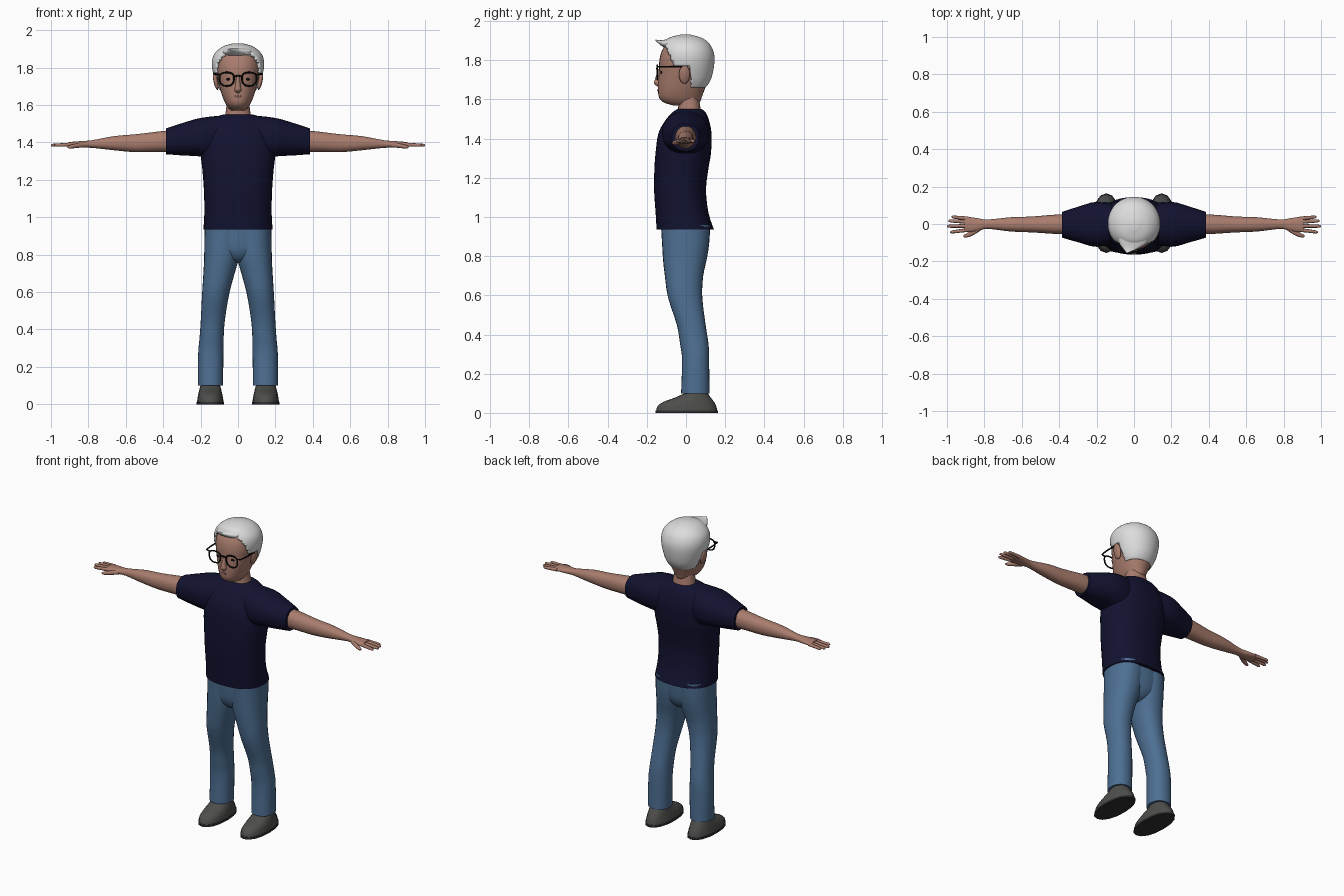
import bpy, bmesh, math
from mathutils import Vector

if "Cube" in bpy.data.objects:
    bpy.data.objects.remove(bpy.data.objects["Cube"])


def material(name, r, g, b):
    m = bpy.data.materials.new(name)
    m.diffuse_color = (r, g, b, 1)
    m.use_nodes = True
    m.node_tree.nodes["Principled BSDF"].inputs["Base Color"].default_value = m.diffuse_color
    return m


SKIN = material("skin", 0.40, 0.205, 0.155)
HAIR = material("grey_hair", 0.72, 0.72, 0.72)
NAVY = material("navy_cotton", 0.006, 0.006, 0.03)
DENIM = material("blue_denim", 0.075, 0.16, 0.29)
SHOE = material("shoe_grey", 0.075, 0.075, 0.072)
SOLE = material("sole_dark", 0.03, 0.03, 0.03)
BLACK = material("black", 0.004, 0.004, 0.004)
LIPS = material("lips", 0.30, 0.14, 0.12)


def finish(ob, mat, mirror=False):
    ob.data.materials.append(mat)
    bpy.ops.object.select_all(action='DESELECT')
    ob.select_set(True)
    bpy.context.view_layer.objects.active = ob
    bpy.ops.object.shade_smooth_by_angle(angle=math.radians(45))
    if mirror:
        m = ob.modifiers.new("mirror", 'MIRROR')
        m.use_mirror_merge = False
    return ob


def smooth_rings(rings, sub):
    """Catmull-Rom interpolation between cross-sections."""
    out = []
    for i in range(len(rings) - 1):
        p0, p1 = rings[max(i - 1, 0)], rings[i]
        p2, p3 = rings[i + 1], rings[min(i + 2, len(rings) - 1)]
        for k in range(sub):
            t = k / sub
            out.append([0.5 * (2 * b + (c - a) * t + (2 * a - 5 * b + 4 * c - d) * t * t
                               + (3 * b - a - 3 * c + d) * t ** 3)
                        for a, b, c, d in zip(p0, p1, p2, p3)])
    return out + [list(rings[-1])]


def loft(name, axis, rings, mat, n=28, p=2.2, sub=3, mirror=False, keep=None):
    """Skin rings (t, a0, a1, b0, b1) along an axis; a and b are the other two axes in order."""
    bm = bmesh.new()
    loops = []
    for t, a0, a1, b0, b1 in smooth_rings(rings, sub):
        loop = []
        for k in range(n):
            ang = 2 * math.pi * k / n
            c, s = math.cos(ang), math.sin(ang)
            co = [(a0 + a1) / 2 + (a1 - a0) / 2 * math.copysign(abs(c) ** (2 / p), c),
                  (b0 + b1) / 2 + (b1 - b0) / 2 * math.copysign(abs(s) ** (2 / p), s)]
            co.insert("xyz".index(axis), t)
            loop.append(bm.verts.new(co))
        loops.append(loop)
    for l0, l1 in zip(loops, loops[1:]):
        for k in range(n):
            j = (k + 1) % n
            bm.faces.new((l0[k], l0[j], l1[j], l1[k]))
    bm.faces.new(loops[0])
    bm.faces.new(loops[-1])
    bmesh.ops.recalc_face_normals(bm, faces=bm.faces)
    if keep:
        drop = [f for f in bm.faces if not keep(f.calc_center_median())]
        bmesh.ops.delete(bm, geom=drop, context='FACES')
    me = bpy.data.meshes.new(name)
    bm.to_mesh(me)
    bm.free()
    ob = bpy.data.objects.new(name, me)
    bpy.context.collection.objects.link(ob)
    return finish(ob, mat, mirror)


def sym(rings):
    """Rings given as (z, half width, y0, y1)."""
    return [(z, -w, w, y0, y1) for z, w, y0, y1 in rings]


def ellipsoid(name, loc, size, mat, tilt=0):
    """Mirrored ellipsoid with its origin on the centre line."""
    bm = bmesh.new()
    bmesh.ops.create_uvsphere(bm, u_segments=20, v_segments=12, radius=1)
    for v in bm.verts:
        c = Vector((v.co.x * size[0], v.co.y * size[1], v.co.z * size[2]))
        c.x += tilt * c.z
        v.co = c + Vector(loc)
    me = bpy.data.meshes.new(name)
    bm.to_mesh(me)
    bm.free()
    ob = bpy.data.objects.new(name, me)
    bpy.context.collection.objects.link(ob)
    return finish(ob, mat, True)


def wire(name, paths, radius, mat):
    """Round wire along several (points, closed) paths."""
    cu = bpy.data.curves.new(name, 'CURVE')
    cu.dimensions = '3D'
    cu.bevel_depth = radius
    cu.bevel_resolution = 2
    cu.use_fill_caps = True
    for pts, closed in paths:
        sp = cu.splines.new('POLY')
        sp.points.add(len(pts) - 1)
        for q, co in zip(sp.points, pts):
            q.co = (*co, 1)
        sp.use_cyclic_u = closed
    ob = bpy.data.objects.new(name, cu)
    bpy.context.collection.objects.link(ob)
    cu.materials.append(mat)


# Head, neck and face
loft("head", 'z', sym([(1.57, .035, -.07, .04), (1.585, .052, -.115, .07), (1.61, .068, -.138, .08),
                       (1.65, .085, -.143, .095), (1.70, .10, -.142, .115), (1.75, .112, -.138, .128),
                       (1.80, .118, -.136, .13), (1.85, .11, -.122, .12), (1.89, .08, -.09, .095),
                       (1.905, .03, -.04, .05)]), SKIN)
loft("neck", 'z', sym([(1.48, .085, -.05, .085), (1.55, .068, -.04, .075), (1.61, .06, -.04, .065)]), SKIN)
loft("nose", 'z', sym([(1.665, .010, -.146, -.1), (1.68, .020, -.163, -.1), (1.70, .016, -.160, -.1),
                       (1.755, .009, -.143, -.1)]), SKIN, n=14)
loft("mouth", 'x', [(-.026, -.139, -.132, 1.646, 1.648), (0, -.147, -.138, 1.641, 1.653),
                    (.026, -.139, -.132, 1.646, 1.648)], LIPS, n=10)
ellipsoid("ear", (.119, -.008, 1.727), (.012, .028, .047), SKIN, tilt=.2)
ellipsoid("eye", (.05, -.126, 1.738), (.013, .005, .007), BLACK)


# Hair cap cut along the hairline, with a swept quiff
def hairline(c):
    if c.y > .025:
        return c.z > 1.66
    if c.y > -.06:
        return c.z > 1.772
    return c.z > min(1.772 + (-.06 - c.y) * 2.25, 1.875)


hair = loft("hair", 'z', sym([(1.655, .075, -.03, .09), (1.67, .09, -.05, .108), (1.71, .113, -.1, .13),
                              (1.77, .133, -.13, .143), (1.82, .14, -.138, .145), (1.86, .133, -.132, .134),
                              (1.89, .112, -.116, .114), (1.915, .076, -.085, .078), (1.93, .025, -.03, .025)]),
            HAIR, n=72, p=2.05, sub=6, keep=hairline)
shell = hair.modifiers.new("thickness", 'SOLIDIFY')
shell.thickness = 0.015
shell.offset = -1
loft("quiff", 'y', [(-.155, -.04, -.032, 1.899, 1.905), (-.13, -.06, .025, 1.877, 1.902),
                    (-.10, -.08, .07, 1.862, 1.906), (-.05, -.08, .08, 1.88, 1.915)], HAIR, n=20)

# Glasses: two open rims, bridge and temples
paths = [([(-.022, -.147, 1.752), (0, -.150, 1.757), (.022, -.147, 1.752)], False)]
for s in (-1, 1):
    rim = []
    for k in range(28):
        a = 2 * math.pi * k / 28
        c, d = math.cos(a), math.sin(a)
        w = .039 + .004 * d
        rim.append((s * (.06 + w * math.copysign(abs(c) ** .8, c)), -.147,
                    1.738 + .036 * math.copysign(abs(d) ** .8, d)))
    paths.append((rim, True))
    paths.append(([(s * .098, -.147, 1.762), (s * .12, -.143, 1.766), (s * .126, -.1, 1.766),
                   (s * .128, .0, 1.766)], False))
wire("glasses", paths, .0045, BLACK)

# Shirt
loft("shirt_body", 'z', sym([(.935, .185, -.15, .143), (1.02, .18, -.155, .115), (1.14, .182, -.163, .102),
                             (1.25, .19, -.161, .115), (1.33, .198, -.155, .128), (1.43, .19, -.14, .13),
                             (1.50, .16, -.10, .115), (1.537, .115, -.065, .098), (1.55, .075, -.045, .08)]),
     NAVY, n=40, p=2.4)
loft("shirt_sleeve", 'x', [(.08, -.10, .10, 1.30, 1.545), (.2, -.122, .118, 1.325, 1.531),
                           (.29, -.10, .095, 1.33, 1.506), (.385, -.073, .065, 1.337, 1.475)],
     NAVY, p=2.3, mirror=True)

# Arms, hands, fingers
loft("arm", 'x', [(.33, -.055, .05, 1.345, 1.468), (.42, -.053, .05, 1.35, 1.459),
                  (.545, -.045, .04, 1.348, 1.444), (.66, -.04, .036, 1.358, 1.434),
                  (.78, -.026, .024, 1.371, 1.412), (.83, -.036, .03, 1.372, 1.408),
                  (.87, -.043, .036, 1.375, 1.405), (.905, -.041, .037, 1.377, 1.402)], SKIN, mirror=True)
fingers = [("index_finger", -.031, -.044, .983), ("middle_finger", -.010, -.012, 1.0),
           ("ring_finger", .011, .017, .993), ("little_finger", .029, .038, .975)]
for name, y0, y1, tip in fingers:
    rings = []
    for f, r in ((0, .011), (.5, .0095), (.9, .008), (1, .003)):
        y, z = y0 + (y1 - y0) * f, 1.389 - .004 * f
        rings.append((.885 + (tip - .885) * f, y - r, y + r, z - r, z + r))
    loft(name, 'x', rings, SKIN, n=10, sub=2, mirror=True)
loft("thumb", 'x', [(.82, -.035, -.005, 1.373, 1.4), (.86, -.06, -.03, 1.371, 1.395),
                    (.895, -.072, -.05, 1.367, 1.387), (.912, -.07, -.06, 1.371, 1.38)],
     SKIN, n=12, mirror=True)

# Jeans
loft("jeans_leg", 'z', [(.10, .08, .214, -.025, .12), (.27, .078, .213, -.02, .118),
                        (.35, .077, .206, -.03, .115), (.45, .07, .199, -.047, .10),
                        (.59, .047, .192, -.092, .083), (.70, .018, .185, -.108, .088),
                        (.78, -.005, .181, -.117, .105), (.86, -.02, .18, -.122, .118),
                        (.96, -.03, .178, -.128, .124)], DENIM, mirror=True)
loft("jeans_hips", 'z', sym([(.755, .03, -.05, .04), (.775, .08, -.09, .08), (.82, .15, -.115, .108),
                             (.88, .176, -.123, .119), (.96, .178, -.128, .124)]), DENIM)

# Shoes
loft("shoe", 'z', [(.01, .077, .219, -.152, .16), (.035, .08, .216, -.145, .154),
                   (.058, .085, .212, -.112, .142), (.08, .09, .206, -.05, .125),
                   (.105, .097, .2, .0, .108)], SHOE, n=16, sub=2, mirror=True)
loft("shoe_sole", 'z', [(0, .075, .221, -.155, .164), (.013, .075, .221, -.155, .164)],
     SOLE, n=16, sub=1, mirror=True)
